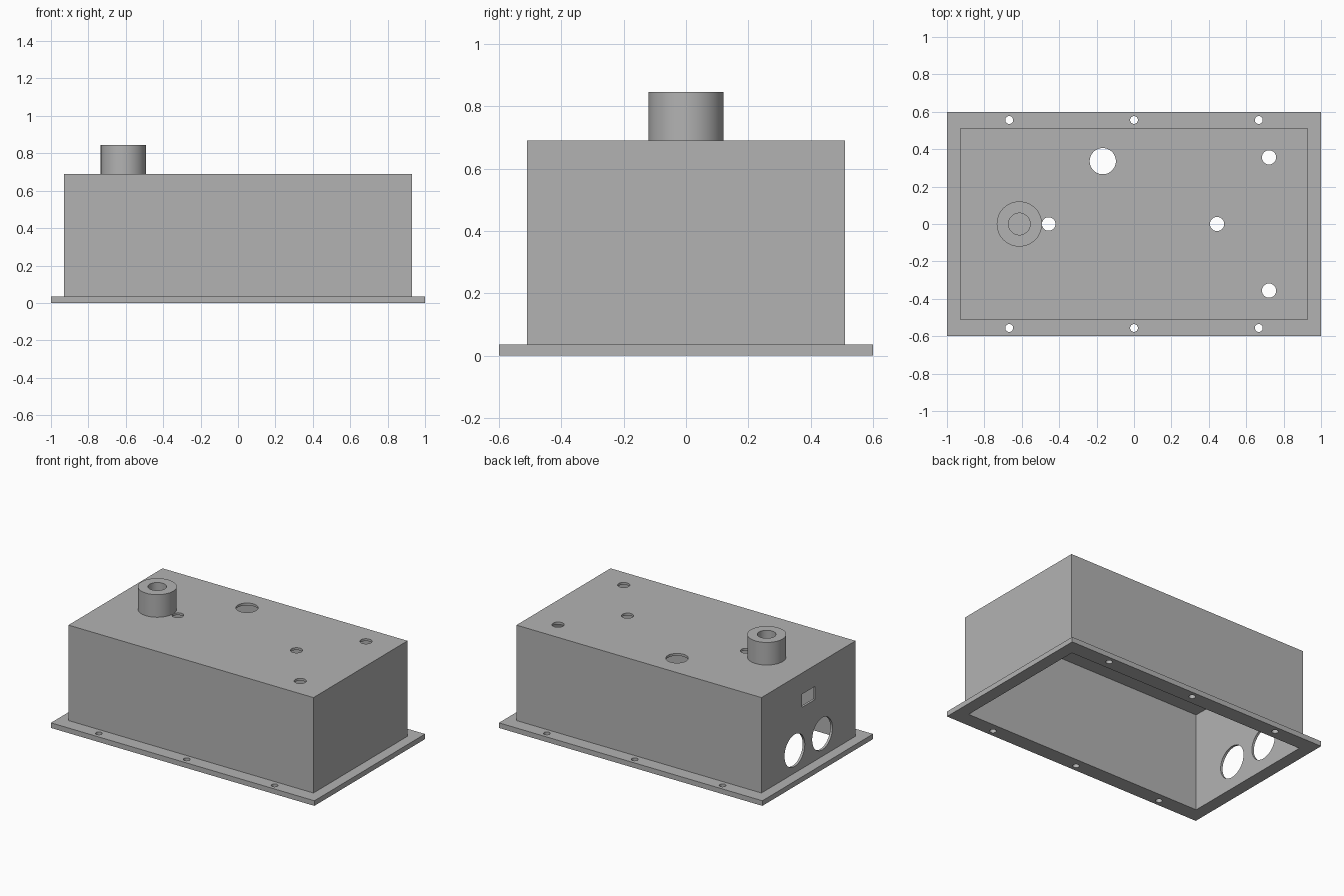
import bpy
import bmesh
import math
from mathutils import Matrix, Vector

cube = bpy.data.objects.get("Cube")
if cube:
    bpy.data.objects.remove(cube, do_unlink=True)

WALL = 0.016
HOUSING = (1.86, 1.02)
TOP = 0.69
FLANGE_T = 0.035
POST_TOP = 0.845

grey = bpy.data.materials.new("plain grey")
grey.use_nodes = True
COLOUR = (0.45, 0.45, 0.45, 1)
grey.diffuse_color = COLOUR
grey.node_tree.nodes["Principled BSDF"].inputs["Base Color"].default_value = COLOUR


def add_box(bm, low, high):
    low, high = Vector(low), Vector(high)
    matrix = Matrix.Translation((low + high) / 2) @ Matrix.Diagonal((*(high - low), 1))
    bmesh.ops.create_cube(bm, size=1, matrix=matrix)


def add_cylinder(bm, centre, radius, depth, along_x=False):
    matrix = Matrix.Translation(centre)
    if along_x:
        matrix = matrix @ Matrix.Rotation(math.pi / 2, 4, "Y")
    bmesh.ops.create_cone(bm, cap_ends=True, segments=48, radius1=radius,
                          radius2=radius, depth=depth, matrix=matrix)


def make(name, bm):
    mesh = bpy.data.meshes.new(name)
    bm.to_mesh(mesh)
    bm.free()
    mesh.materials.append(grey)
    obj = bpy.data.objects.new(name, mesh)
    bpy.context.scene.collection.objects.link(obj)
    return obj


def activate(obj):
    bpy.ops.object.select_all(action="DESELECT")
    obj.select_set(True)
    bpy.context.view_layer.objects.active = obj


def combine(target, tool, operation):
    tool.hide_render = True
    mod = target.modifiers.new(operation.lower(), "BOOLEAN")
    mod.operation = operation
    mod.solver = "EXACT"
    mod.object = tool
    activate(target)
    bpy.ops.object.modifier_apply(modifier=mod.name)
    bpy.data.objects.remove(tool, do_unlink=True)


hx, hy = HOUSING[0] / 2, HOUSING[1] / 2

# Flanged housing
bm = bmesh.new()
add_box(bm, (-1, -0.6, 0), (1, 0.6, FLANGE_T))
body = make("flanged_housing", bm)

bm = bmesh.new()
add_box(bm, (-hx, -hy, 0.01), (hx, hy, TOP))
combine(body, make("housing_block", bm), "UNION")

# Hollow inside, open at the bottom
bm = bmesh.new()
add_box(bm, (WALL - hx, WALL - hy, -0.1), (hx - WALL, hy - WALL, TOP - WALL))
combine(body, make("cavity_cutter", bm), "DIFFERENCE")

# All openings in one cutter
bm = bmesh.new()
for x, y, r in [(-0.167, 0.336, 0.07), (-0.456, 0, 0.036), (0.444, 0, 0.038),
                (0.722, 0.356, 0.038), (0.722, -0.356, 0.038)]:
    add_cylinder(bm, (x, y, TOP), r, 0.1)
for side in (-1, 1):
    for x in (-0.667, 0, 0.667):
        add_cylinder(bm, (x, side * 0.556, 0.02), 0.021, 0.1)
    add_cylinder(bm, (-hx, side * 0.15, 0.19), 0.11, 0.1, along_x=True)
add_box(bm, (-hx - 0.05, -0.07, 0.455), (-hx + 0.05, 0.07, 0.545))
combine(body, make("opening_cutter", bm), "DIFFERENCE")

# Hollow post on the top
height = POST_TOP - TOP
centre = (-0.613, 0, TOP + height / 2)
bm = bmesh.new()
add_cylinder(bm, centre, 0.121, height)
post = make("hollow_post", bm)
bm = bmesh.new()
add_cylinder(bm, centre, 0.058, height + 0.1)
combine(post, make("bore_cutter", bm), "DIFFERENCE")

for obj in (body, post):
    activate(obj)
    bpy.ops.object.shade_smooth_by_angle(angle=math.radians(30))
